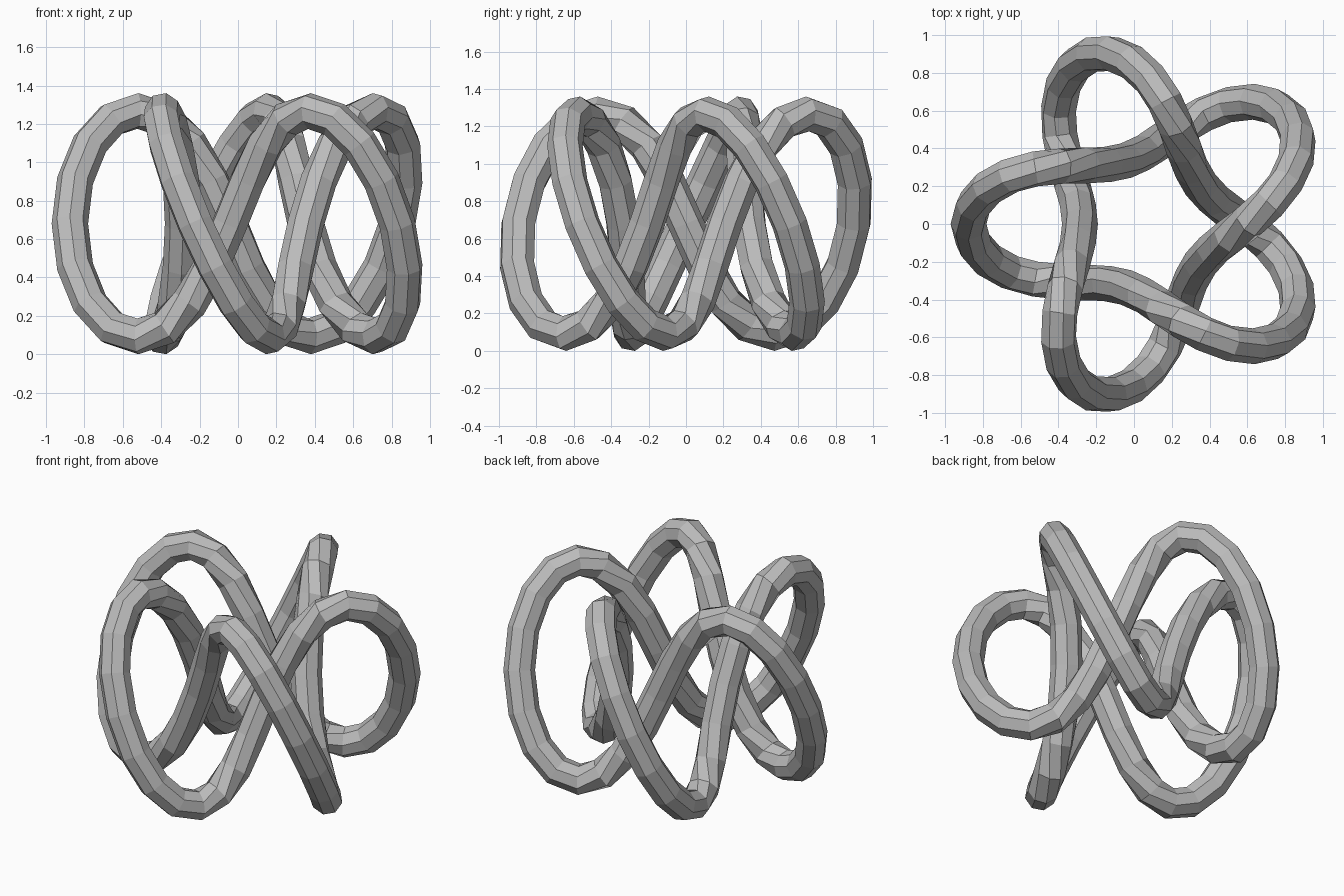
import bpy, bmesh
from math import sin, cos, pi, tau
from mathutils import Vector

cube = bpy.data.objects.get("Cube")
if cube:
    bpy.data.objects.remove(cube, do_unlink=True)

LOBES, STEPS, SIDES = 5, 80, 8
TUBE = 0.095
CENTRE = Vector((0.067, 0, 0.68))


def knot_point(t):
    """Centre line: two turns about the axis, five lobes."""
    a = LOBES * t
    p = -complex(cos(2 * t), -sin(2 * t)) * complex(0.648 + 0.295 * cos(a), 0.11 * sin(a))
    return Vector((p.real, p.imag, 0.587 * sin(a)))


# Sweep a round section along the closed centre line
bm = bmesh.new()
rings = []
for i in range(STEPS):
    t = tau * i / STEPS
    p = knot_point(t)
    tangent = (knot_point(t + 0.01) - knot_point(t - 0.01)).normalized()
    side = tangent.cross(p).normalized()
    out = side.cross(tangent)
    ring = []
    for j in range(SIDES):
        a = tau * j / SIDES
        ring.append(bm.verts.new(p + CENTRE + TUBE * (out * cos(a) + side * sin(a))))
    rings.append(ring)

for i, ring in enumerate(rings):
    after = rings[(i + 1) % STEPS]
    for j in range(SIDES):
        k = (j + 1) % SIDES
        bm.faces.new((ring[j], ring[k], after[k], after[j]))
bmesh.ops.recalc_face_normals(bm, faces=bm.faces)

# Rest the knot on the ground
low = min(v.co.z for v in bm.verts)
bmesh.ops.translate(bm, verts=bm.verts, vec=(0, 0, -low))

mesh = bpy.data.meshes.new("knotted_tube")
bm.to_mesh(mesh)
bm.free()
knot = bpy.data.objects.new("knotted_tube", mesh)
bpy.context.collection.objects.link(knot)

# Plain grey
grey = bpy.data.materials.new("grey")
grey.use_nodes = True
colour = (0.5, 0.5, 0.5, 1)
grey.diffuse_color = colour
grey.node_tree.nodes["Principled BSDF"].inputs["Base Color"].default_value = colour
mesh.materials.append(grey)
